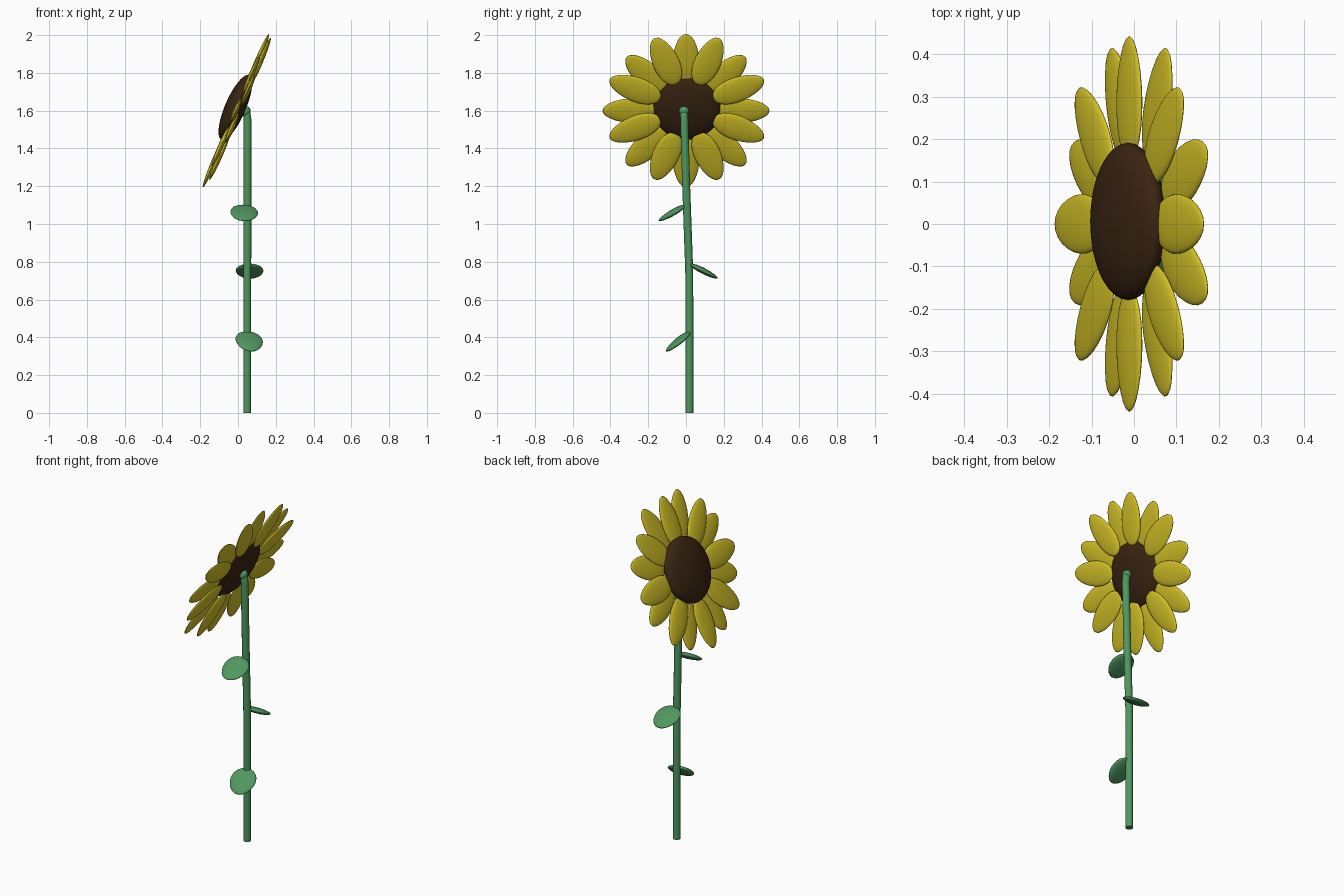
import bpy, bmesh, math
from mathutils import Vector, Matrix

if "Cube" in bpy.data.objects:
    bpy.data.objects.remove(bpy.data.objects["Cube"])


def material(name, rgb):
    m = bpy.data.materials.new(name)
    m.diffuse_color = (*rgb, 1)
    m.use_nodes = True
    m.node_tree.nodes["Principled BSDF"].inputs["Base Color"].default_value = m.diffuse_color
    return m


YELLOW = material("petal yellow", (0.66, 0.54, 0.02))
BROWN = material("seed brown", (0.042, 0.018, 0.006))
GREEN = material("stem green", (0.08, 0.31, 0.115))


def blob(name, centre, along, normal, size, mat, taper=0.0, segs=24, rings=14):
    """Smooth ellipsoid; size = half length, half width, half thickness."""
    a = Vector(along).normalized()
    n = Vector(normal)
    n = (n - a * n.dot(a)).normalized()
    frame = Matrix((a, n.cross(a), n)).transposed()
    bm = bmesh.new()
    bmesh.ops.create_uvsphere(bm, u_segments=segs, v_segments=rings, radius=1)
    for v in bm.verts:
        x, y, z = v.co
        w = 1 - taper * x              # narrower towards the tip
        v.co = frame @ Vector((x * size[0], y * w * size[1], z * w * size[2])) + Vector(centre)
    for f in bm.faces:
        f.smooth = True
    mesh = bpy.data.meshes.new(name)
    bm.to_mesh(mesh)
    bm.free()
    mesh.materials.append(mat)
    ob = bpy.data.objects.new(name, mesh)
    bpy.context.collection.objects.link(ob)
    return ob


# Head frame: faces -x, tipped upward
tilt = math.radians(23.3)
UP = Vector((math.sin(tilt), 0, math.cos(tilt)))
SIDE = Vector((0, 1, 0))
FACE = Vector((-math.cos(tilt), 0, math.sin(tilt)))

# Seed disc
blob("seed_disc", (-0.014, 0.006, 1.617), UP, FACE, (0.186, 0.185, 0.055), BROWN, segs=40, rings=24)

# Two rings of eight petals, the rear one turned half a step
for ring, centre, offset in (("front", (-0.011, 0, 1.60), 0), ("rear", (0.011, 0.004, 1.61), 0.5)):
    for i in range(8):
        ang = (i + offset) * math.tau / 8
        d = UP * math.cos(ang) + SIDE * math.sin(ang)
        blob(f"{ring}_petal_{i + 1}", Vector(centre) + d * 0.296, d, FACE,
             (0.146, 0.07, 0.014), YELLOW, taper=0.1)

# Stem: round tube that bends into the back of the head
curve = bpy.data.curves.new("stem", "CURVE")
curve.dimensions = "3D"
curve.bevel_depth = 0.021
curve.bevel_resolution = 4
curve.use_fill_caps = True
path = [(0.049, 0.018, 0), (0.049, 0.018, 0.4), (0.049, 0.017, 0.75), (0.05, 0.001, 1.2),
        (0.05, -0.009, 1.55), (0.046, -0.01, 1.59), (0.03, -0.01, 1.605), (0.0, -0.01, 1.615)]
spline = curve.splines.new("POLY")
spline.points.add(len(path) - 1)
for p, co in zip(spline.points, path):
    p.co = (*co, 1)
curve.materials.append(GREEN)
stem = bpy.data.objects.new("stem", curve)
bpy.context.collection.objects.link(stem)
bpy.context.view_layer.objects.active = stem
stem.select_set(True)
bpy.ops.object.convert(target="MESH")
bpy.ops.object.shade_smooth_by_angle(angle=math.radians(50))

# Rounded stem end
blob("stem_tip", (0.042, -0.01, 1.597), UP, FACE, (0.027, 0.027, 0.024), GREEN)

# Drooping leaves on alternate sides: centre, direction, normal
leaves = [((0.06, -0.042, 0.378), (0.1, -0.75, -0.62), (0.15, -0.62, 0.75)),
          ((0.062, 0.095, 0.75), (0.12, 0.9, -0.46), (0.0, 0.46, 0.9)),
          ((0.032, -0.074, 1.058), (-0.15, -0.88, -0.5), (0.08, -0.5, 0.88))]
for i, (c, d, n) in enumerate(leaves):
    blob(f"leaf_{i + 1}", c, d, n, (0.082, 0.073, 0.016), GREEN, taper=0.1)
